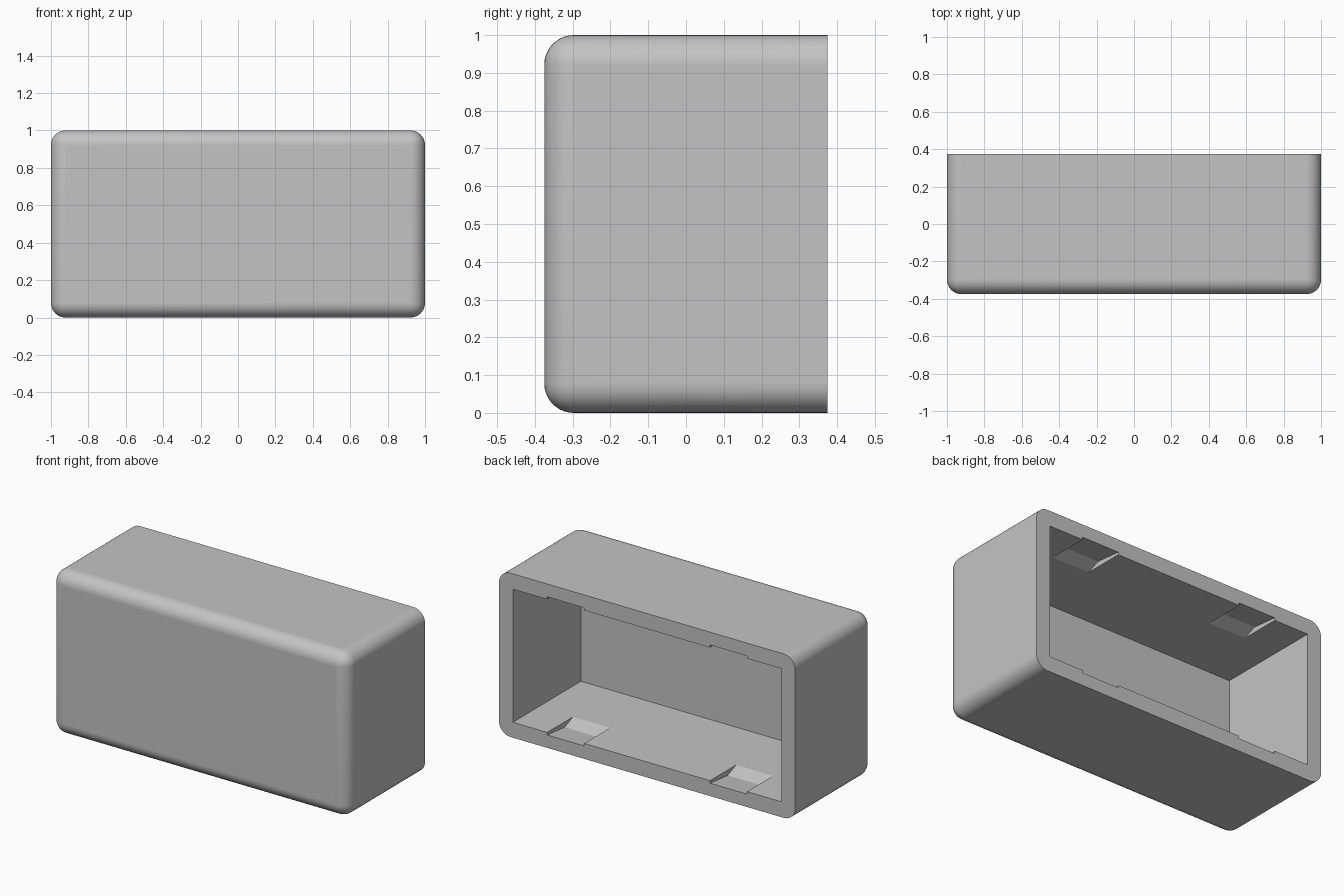
import bpy
import bmesh
import math
from mathutils import Vector

WIDTH, DEPTH, HEIGHT = 2.0, 0.75, 1.0
WALL, RADIUS = 0.094, 0.078
BACK = DEPTH / 2

if "Cube" in bpy.data.objects:
    bpy.data.objects.remove(bpy.data.objects["Cube"], do_unlink=True)

grey = bpy.data.materials.new("light grey plastic")
grey.use_nodes = True
colour = (0.55, 0.55, 0.55, 1)
grey.diffuse_color = colour
grey.node_tree.nodes["Principled BSDF"].inputs["Base Color"].default_value = colour


def make_object(name, bm):
    bmesh.ops.recalc_face_normals(bm, faces=bm.faces)
    mesh = bpy.data.meshes.new(name)
    bm.to_mesh(mesh)
    bm.free()
    mesh.materials.append(grey)
    obj = bpy.data.objects.new(name, mesh)
    bpy.context.collection.objects.link(obj)
    return obj


def box(size, centre):
    bm = bmesh.new()
    bmesh.ops.create_cube(bm, size=1)
    for v in bm.verts:
        v.co = Vector(centre) + v.co * Vector(size)
    return bm


def cut(target, cutter):
    """Subtract the cutter from the target, then discard it."""
    cutter.hide_render = True
    mod = target.modifiers.new("cut", "BOOLEAN")
    mod.operation = "DIFFERENCE"
    mod.solver = "EXACT"
    mod.object = cutter
    bpy.context.view_layer.objects.active = target
    bpy.ops.object.modifier_apply(modifier=mod.name)
    bpy.data.objects.remove(cutter, do_unlink=True)


# Outer shell: every edge rounded except those around the open back
bm = box((WIDTH, DEPTH, HEIGHT), (0, 0, HEIGHT / 2))
rounded = [e for e in bm.edges if min(v.co.y for v in e.verts) < 0]
bmesh.ops.bevel(bm, geom=rounded, offset=RADIUS, segments=10,
                profile=0.5, affect="EDGES")
shell = make_object("housing_shell", bm)

# Cavity, open at the back
inner_depth = DEPTH - WALL
cut(shell, make_object("cavity_cutter", box(
    (WIDTH - 2 * WALL, inner_depth + 0.2, HEIGHT - 2 * WALL),
    (0, BACK - inner_depth / 2 + 0.1, HEIGHT / 2))))

# Snap recesses in floor and ceiling: (distance in from the back, depth into wall)
recess_profile = [(-0.1, -0.1), (-0.1, 0.005), (0, 0.0156),
                  (0.17, 0.033), (0.25, 0), (0.25, -0.1)]
RECESS_X, RECESS_WIDTH = 0.55, 0.25


def recess(x, side):
    bm = bmesh.new()
    verts = [bm.verts.new((x - RECESS_WIDTH / 2, BACK - d,
                           HEIGHT / 2 + side * (HEIGHT / 2 - WALL + h)))
             for d, h in recess_profile]
    face = bm.faces.new(verts)
    out = bmesh.ops.extrude_face_region(bm, geom=[face])["geom"]
    moved = [g for g in out if isinstance(g, bmesh.types.BMVert)]
    bmesh.ops.translate(bm, verts=moved, vec=(RECESS_WIDTH, 0, 0))
    return make_object("recess_cutter", bm)


for x in (-RECESS_X, RECESS_X):
    for side in (-1, 1):
        cut(shell, recess(x, side))

# Smooth fillets; cavity and recess edges stay sharp
bpy.ops.object.select_all(action="DESELECT")
shell.select_set(True)
bpy.context.view_layer.objects.active = shell
bpy.ops.object.shade_smooth_by_angle(angle=math.radians(15))
for p in shell.data.polygons:
    if p.area > 0.05:
        p.use_smooth = False
